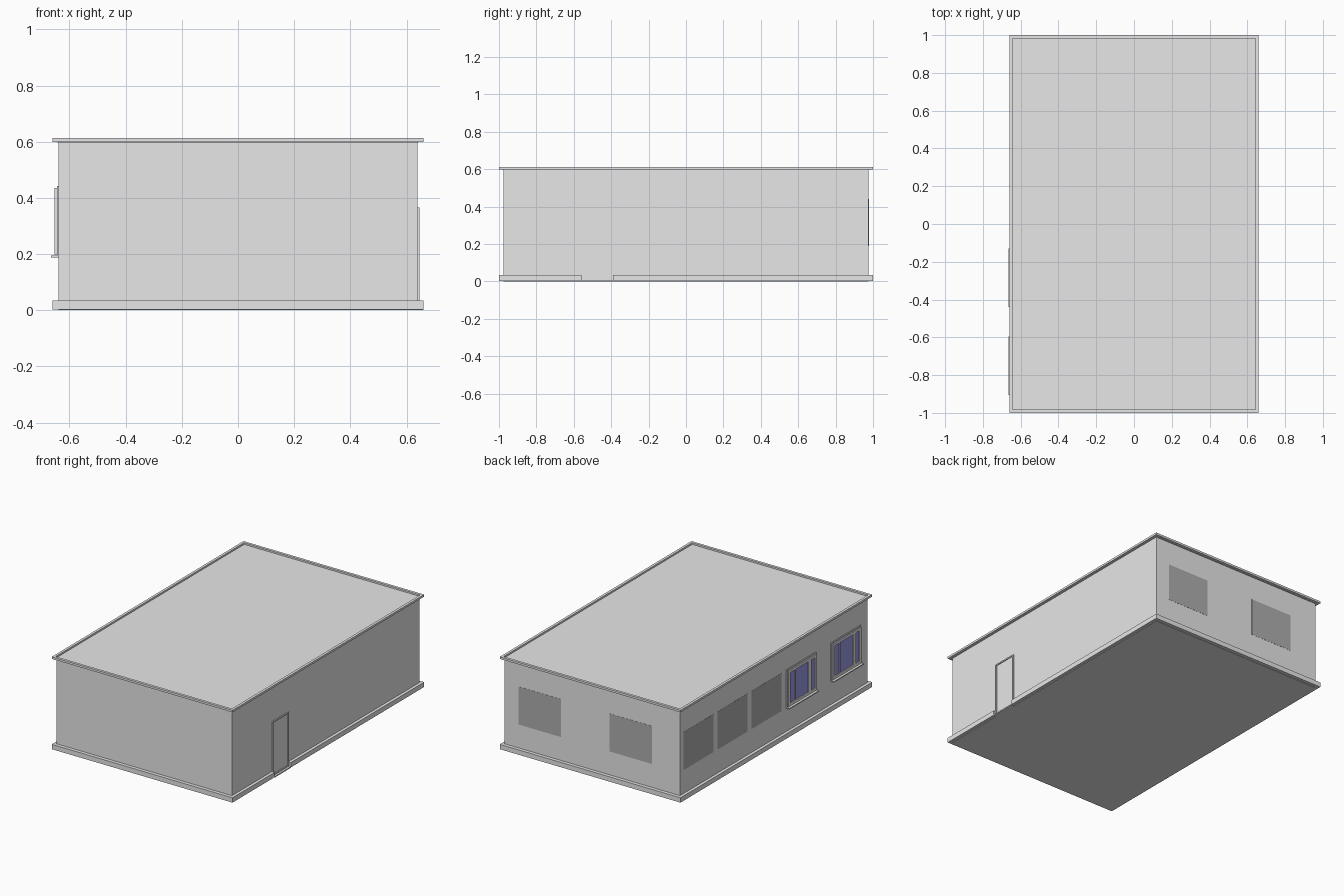
import bpy
import bmesh

cube = bpy.data.objects.get("Cube")
if cube:
    bpy.data.objects.remove(cube, do_unlink=True)


def material(name, rgb):
    m = bpy.data.materials.new(name)
    m.use_nodes = True
    m.diffuse_color = (*rgb, 1)
    m.node_tree.nodes["Principled BSDF"].inputs["Base Color"].default_value = (*rgb, 1)
    return m


GREY = material("light_grey", (0.8, 0.8, 0.8))
DARK = material("blank_grey", (0.43, 0.43, 0.43))
BLUE = material("blue_glass", (0.33, 0.33, 0.8))


def boxes(name, spans, mat):
    """One object made of boxes, each given as x, y and z ranges."""
    bm = bmesh.new()
    for span in spans:
        verts = bmesh.ops.create_cube(bm, size=1)["verts"]
        for v in verts:
            v.co = [(lo + hi) / 2 + c * abs(hi - lo) for c, (lo, hi) in zip(v.co, span)]
    mesh = bpy.data.meshes.new(name)
    bm.to_mesh(mesh)
    bm.free()
    mesh.materials.append(mat)
    obj = bpy.data.objects.new(name, mesh)
    bpy.context.collection.objects.link(obj)
    return obj


def side_ring(x, y, z, w):
    """Four bars framing a rectangle in the y-z plane."""
    (y0, y1), (z0, z1) = y, z
    return [(x, (y0, y0 + w), z), (x, (y1 - w, y1), z),
            (x, (y0 + w, y1 - w), (z0, z0 + w)), (x, (y0 + w, y1 - w), (z1 - w, z1))]


# Overall sizes: wall half-extents and overhang half-extents
WX, WY, OX, OY = 0.64, 0.977, 0.66, 1.0
EAVES, TOP = 0.6, 0.613
DOOR = (-0.56, -0.39)

# Main body and floor
boxes("walls", [((-WX, WX), (-WY, WY), (0.002, EAVES))], GREY)
boxes("floor_slab", [((-WX, WX), (-WY, WY), (0, 0.003))], GREY)

# Roof slab with a raised rim all round
RIM = 0.017
boxes("roof_deck", [((-OX + RIM, OX - RIM), (-OY + RIM, OY - RIM), (0.598, 0.602))], GREY)
rim_z = (EAVES - 0.001, TOP)
boxes("roof_rim", [
    ((-OX, -OX + RIM), (-OY, OY), rim_z), ((OX - RIM, OX), (-OY, OY), rim_z),
    ((-OX + RIM, OX - RIM), (-OY, -OY + RIM), rim_z),
    ((-OX + RIM, OX - RIM), (OY - RIM, OY), rim_z)], GREY)

# Plinth, broken at the doorway
base_z = (0.003, 0.035)
boxes("plinth", [
    ((-OX, OX), (-OY, -WY), base_z), ((-OX, OX), (WY, OY), base_z),
    ((-OX, -WX), (-WY, WY), base_z),
    ((WX, OX), (-WY, DOOR[0]), base_z), ((WX, OX), (DOOR[1], WY), base_z)], GREY)

# Door: threshold and slim frame standing proud of the leaf
boxes("door_threshold", [((WX, OX), DOOR, (0, 0.008))], GREY)
boxes("door_leaf", [((WX, WX + 0.001), DOOR, (0.008, 0.36))], GREY)
boxes("door_frame", side_ring((WX, WX + 0.007), DOOR, (0.008, 0.365), 0.008), GREY)

# Blank window panels on the back and on the long side
SILL, HEAD, WIDTH, SKIN = 0.19, 0.44, 0.31, 0.001
boxes("back_blank_windows",
      [((x, x + WIDTH), (WY, WY + SKIN), (SILL, HEAD)) for x in (0.23, -0.437)], DARK)
boxes("side_blank_windows",
      [((-WX - SKIN, -WX), (y - WIDTH, y), (SILL, HEAD)) for y in (0.94, 0.585, 0.23)], DARK)

# Two glazed windows with casing, sash, mullions and sill
for label, y1 in (("middle", -0.13), ("front", -0.595)):
    y0 = y1 - WIDTH
    inner_y, inner_z = (y0 + 0.008, y1 - 0.008), (0.198, 0.436)
    boxes(label + "_window_casing",
          side_ring((-0.645, -WX), (y0, y1), (SILL, 0.443), 0.012), GREY)
    sash_x = (-0.653, -WX)
    bars = side_ring(sash_x, inner_y, inner_z, 0.018)
    for share, width in ((0.26, 0.01), (0.75, 0.03)):
        y = y1 - share * WIDTH
        bars.append((sash_x, (y - width / 2, y + width / 2), (0.216, 0.418)))
    boxes(label + "_window_sash", bars, GREY)
    boxes(label + "_window_glass", [((-0.647, -WX), inner_y, inner_z)], BLUE)
    boxes(label + "_window_sill", [((-0.665, -WX), (y0, y1), (0.188, 0.195))], GREY)
